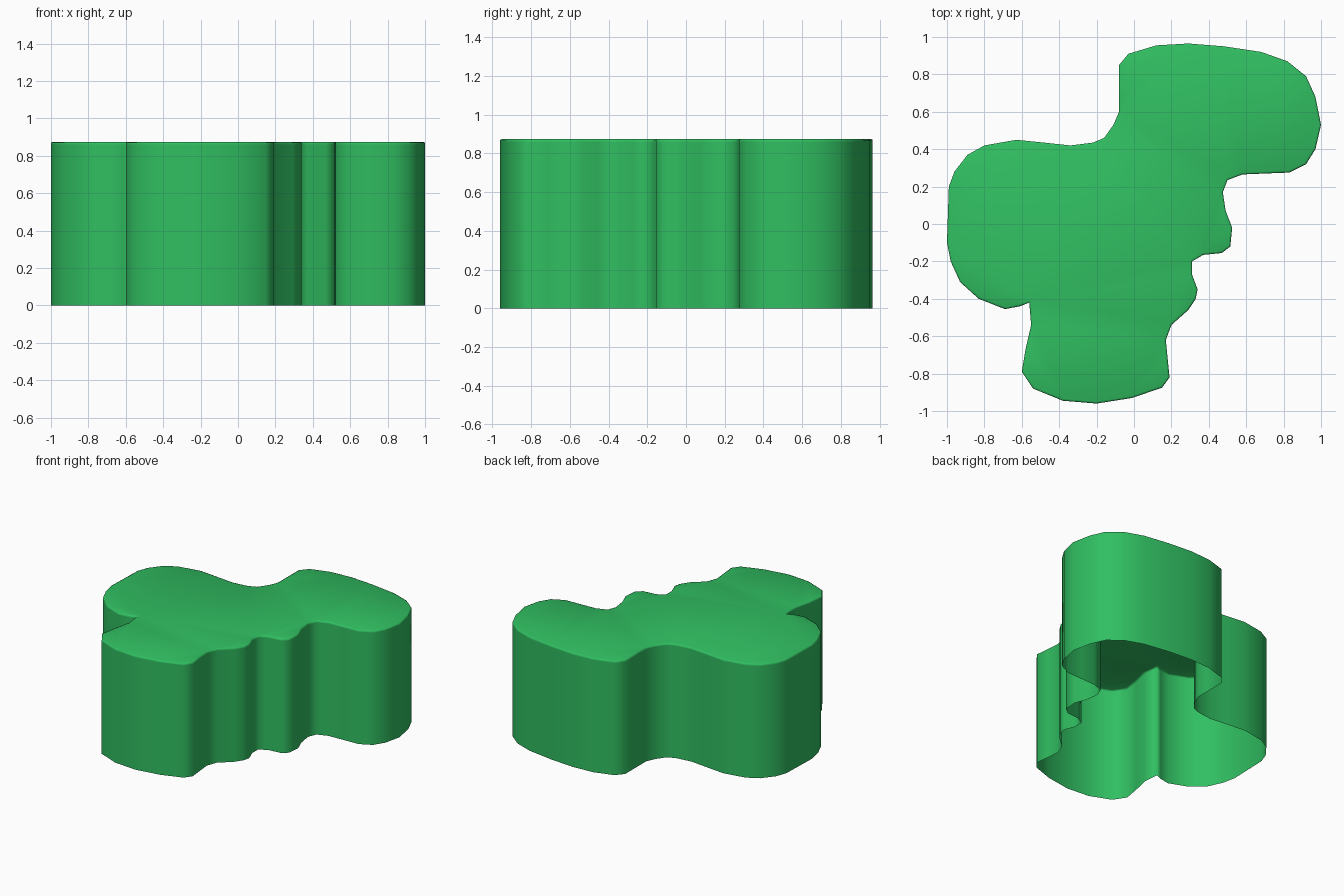
import bpy, bmesh

if "Cube" in bpy.data.objects:
    bpy.data.objects.remove(bpy.data.objects["Cube"])

# Bush outline seen from above, clockwise from the inner corner of the back lobe
OUTLINE = [
    (-.08, .68), (-.08, .85), (-.03, .91), (.12, .955), (.29, .965), (.48, .95),
    (.68, .92), (.82, .87), (.92, .79), (.97, .68), (1, .53), (.97, .4),
    (.92, .32), (.83, .275), (.7, .27), (.58, .265), (.5, .235), (.475, .17),
    (.49, .07), (.525, -.02), (.515, -.12), (.47, -.155), (.37, -.165), (.31, -.2),
    (.31, -.27), (.34, -.35), (.33, -.4), (.29, -.46), (.2, -.54), (.17, -.62),
    (.18, -.72), (.19, -.82), (.15, -.875), (-.01, -.93), (-.2, -.96), (-.38, -.945),
    (-.54, -.88), (-.6, -.79), (-.58, -.67), (-.55, -.54), (-.56, -.42), (-.61, -.44),
    (-.69, -.455), (-.83, -.4), (-.93, -.31), (-.98, -.2), (-1, -.1), (-.99, .2),
    (-.96, .28), (-.89, .37), (-.8, .42), (-.63, .45), (-.48, .435), (-.34, .42),
    (-.22, .435), (-.16, .46), (-.11, .53), (-.08, .6),
]
HEIGHT = 0.875
LIP = 0.016

bm = bmesh.new()

# Cap face, started at the shoulder height
cap = bm.faces.new([bm.verts.new((x, y, HEIGHT - LIP)) for x, y in reversed(OUTLINE)])
shoulder = list(cap.verts)

# Straight wall down to the ground, left open underneath
base = [bm.verts.new((v.co.x, v.co.y, 0)) for v in shoulder]
for i in range(len(base)):
    j = (i + 1) % len(base)
    bm.faces.new((base[i], base[j], shoulder[j], shoulder[i]))

# Softly rounded rim in two small steps
for inset, rise in ((LIP * .35, LIP * .7), (LIP * .65, LIP * .3)):
    bmesh.ops.inset_region(bm, faces=[cap], thickness=inset, use_even_offset=True)
    for v in cap.verts:
        v.co.z += rise

bmesh.ops.triangulate(bm, faces=[cap])
for f in bm.faces:
    f.smooth = True

mesh = bpy.data.meshes.new("hedge")
bm.to_mesh(mesh)
bm.free()
hedge = bpy.data.objects.new("hedge", mesh)
bpy.context.collection.objects.link(hedge)

# Leaf green
green = bpy.data.materials.new("leaf_green")
green.diffuse_color = (0.03, 0.52, 0.12, 1)
green.use_nodes = True
green.node_tree.nodes["Principled BSDF"].inputs["Base Color"].default_value = green.diffuse_color
mesh.materials.append(green)
